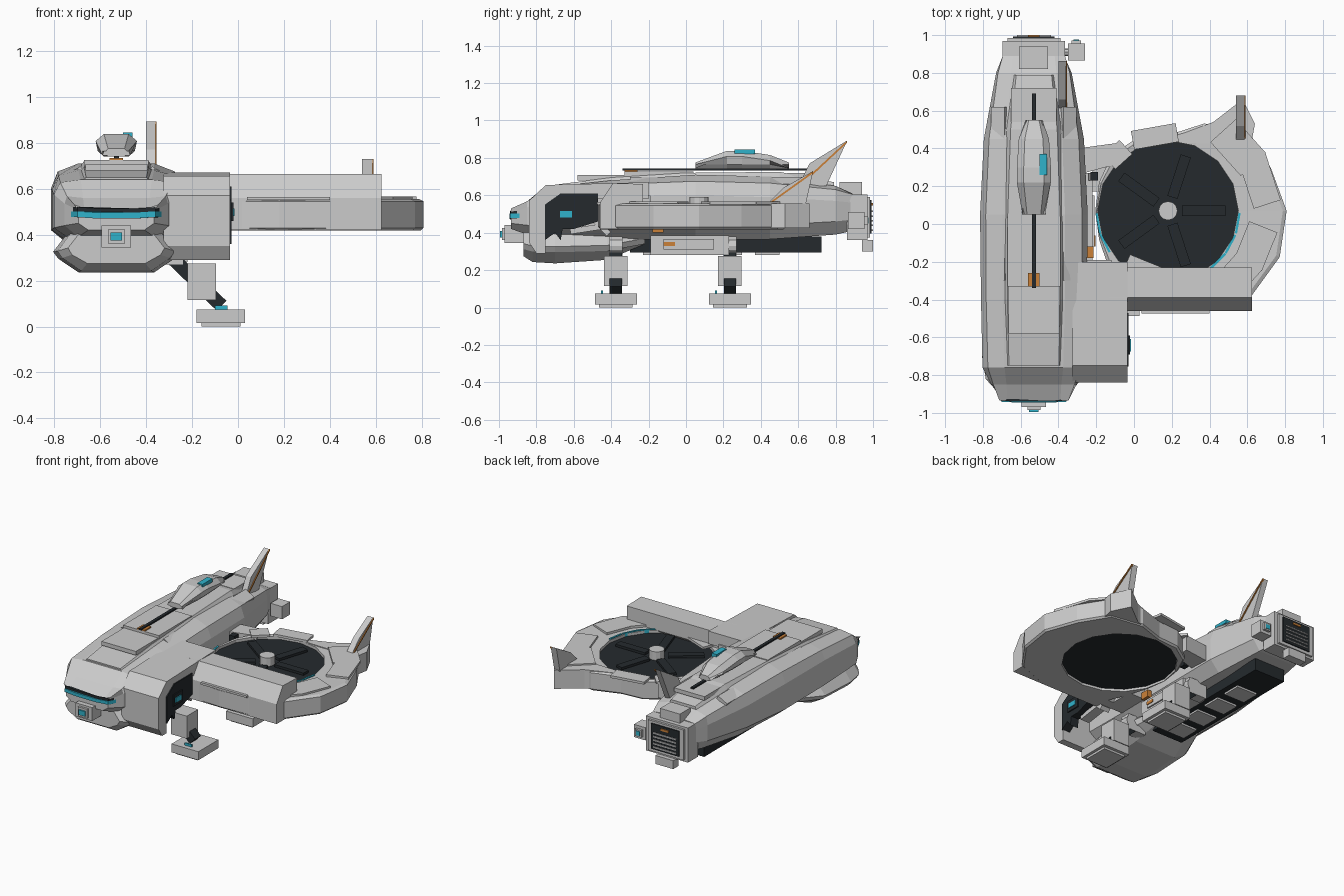
import bpy, bmesh, math
from mathutils import Vector, Matrix

if "Cube" in bpy.data.objects:
    bpy.data.objects.remove(bpy.data.objects["Cube"])

def mat(name, c):
    m = bpy.data.materials.new(name)
    m.diffuse_color = (*c, 1)
    m.use_nodes = True
    m.node_tree.nodes["Principled BSDF"].inputs["Base Color"].default_value = m.diffuse_color
    return m

DARK = mat("dark", (0.018, 0.023, 0.027))
CYAN = mat("cyan", (0.03, 0.45, 0.6))
ORANGE = mat("orange", (0.6, 0.22, 0.04))
CX = -0.53            # fuselage centreline
FX, FY = 0.18, 0.07   # fan centre

def finish(name, bm, m=None):
    bmesh.ops.recalc_face_normals(bm, faces=bm.faces)
    me = bpy.data.meshes.new(name)
    bm.to_mesh(me)
    bm.free()
    ob = bpy.data.objects.new(name, me)
    bpy.context.collection.objects.link(ob)
    if m:
        me.materials.append(m)
    return ob

def box(name, x, y, z, m=None, rot=None):
    """Box from (min, max) ranges, optionally rotated about its centre."""
    bm = bmesh.new()
    size = [b - a for a, b in (x, y, z)]
    mid = Vector([(a + b) / 2 for a, b in (x, y, z)])
    M = Matrix.Translation(mid) @ (rot or Matrix()) @ Matrix.Diagonal((*size, 1))
    bmesh.ops.create_cube(bm, size=1, matrix=M)
    return finish(name, bm, m)

def loft(name, rings, m=None):
    """Skin closed rings of points and cap both ends."""
    bm = bmesh.new()
    vs = [[bm.verts.new(p) for p in r] for r in rings]
    n = len(vs[0])
    for a, b in zip(vs, vs[1:]):
        for i in range(n):
            bm.faces.new((a[i], a[(i + 1) % n], b[(i + 1) % n], b[i]))
    bm.faces.new(vs[0])
    bm.faces.new(vs[-1])
    return finish(name, bm, m)

def side_profile(name, pts, x0, x1, m=None):
    """Extrude a (y, z) profile along x."""
    return loft(name, [[(x, y, z) for y, z in pts] for x in (x0, x1)], m)

def mirrored(half, y, cx=CX):
    return [(cx + x, y, z) for x, z in half] + [(cx - x, y, z) for x, z in reversed(half)]

def cyl(name, c, r, h, n, m=None, axis='Z'):
    bm = bmesh.new()
    R = {'Z': Matrix(), 'X': Matrix.Rotation(math.pi / 2, 4, 'Y'), 'Y': Matrix.Rotation(math.pi / 2, 4, 'X')}[axis]
    bmesh.ops.create_cone(bm, cap_ends=True, segments=n, radius1=r, radius2=r, depth=h,
                          matrix=Matrix.Translation(c) @ R)
    return finish(name, bm, m)

# Fuselage: y, half width, top half width, top, upper side, lower side, bottom
rings = []
for y, w, t, zt, zh, zl, zb in [
        (-0.935, .165, .14, .515, .505, .45, .42), (-0.85, .225, .145, .56, .535, .44, .39),
        (-0.76, .272, .155, .64, .575, .43, .38),
        (-0.40, .28, .165, .68, .595, .42, .365), (0.05, .285, .165, .71, .60, .42, .36),
        (0.45, .265, .15, .70, .59, .44, .365), (0.80, .20, .12, .65, .57, .46, .39),
        (0.89, .16, .11, .61, .56, .47, .41)]:
    rings.append(mirrored([(t, zt), ((w + t) / 2 + .03, (zt + zh) / 2 + .02), (w, zh), (w, zl), (w * .74, zb)], y))
loft("fuselage", rings)

# Chin hull beneath the nose
loft("chin_hull", [mirrored([(w * .75, t), (w, (t + b) / 2), (w * .92, (t + b) / 2 - .03), (w * .6, b)], y)
     for y, w, t, b in [(-.87, .21, .41, .275), (-.82, .255, .415, .243), (-.70, .275, .415, .236),
                        (-.42, .268, .41, .255), (-.22, .2, .40, .34)]])

# Nose visor, swept up at the ends, and sensor
for nm, z, o, m in [("visor_frame", .492, 0, DARK), ("visor_glass", .484, .005, CYAN)]:
    h = .022 if m == DARK else .012
    loft(nm, [[(CX + x, y - o, z + s + (.006 if abs(x) > .15 else 0)) for x, y in
         [(-.215, -.85), (-.17, -.937), (-.08, -.94), (.08, -.94), (.17, -.937), (.215, -.85)]] for s in (-h, h)], m)
box("nose_sensor", (-.595, -.465), (-.97, -.84), (.345, .44))
box("nose_sensor_lip", (-.565, -.495), (-.985, -.96), (.36, .425))
box("nose_lens", (-.555, -.505), (-.995, -.98), (.375, .41), CYAN)

# Dorsal deck, plates and rail
loft("dorsal_deck", [mirrored([(w * .85, z), (w, z - .03), (w, z - .1)], y) for y, w, z in
     [(-.75, .155, .65), (-.4, .165, .695), (0, .165, .72), (.5, .145, .725), (.79, .11, .67)]])
for i, (y0, y1, z, w) in enumerate([(-.58, -.33, .70, .135), (-.33, .04, .718, .14), (.54, .72, .712, .12)]):
    box(f"deck_plate_{i}", (CX - w, CX + w), (y0, y1), (z - .02, z + .008))
for s in (-1, 1):
    for i, (y0, y1) in enumerate([(-.30, .0), (.05, .30), (.34, .62)]):
        x = CX + s * .185
        box(f"shoulder_panel_{i}_{s}", (x - .04, x + .04), (y0, y1), (.655, .68), None, Matrix.Rotation(s * .5, 4, 'Y'))
box("dorsal_rail", (CX - .011, CX + .011), (-.34, .69), (.732, .742), DARK)
box("rail_marker", (-.56, -.50), (-.33, -.26), (.715, .735), ORANGE)

# Dorsal pod
loft("dorsal_pod", [mirrored([(w * .6, t), (w, t - .03), (w * .9, .765), (w * .6, .74)], y)
     for y, w, t in [(.05, .06, .775), (.22, .09, .838), (.30, .09, .838), (.45, .08, .815), (.55, .045, .775)]])
box("pod_window", (-.50, -.46), (.26, .37), (.82, .845), CYAN)

# Tail fins with a coloured diagonal strip
def fin(name, pts, x, t):
    side_profile(name, pts, x - t, x + t)
    (y0, z0), (y1, z1) = pts[0], pts[2]
    side_profile(name + "_strip", [(y0, z0), (y1, z1), (y1, z1 - .012), (y0 + .015, z0)],
                 x + t - .006, x + t + .006, ORANGE)
fin("main_fin", [(.60, .65), (.66, .77), (.862, .893), (.75, .65)], -.38, .02)
fin("ring_fin", [(.43, .55), (.52, .64), (.68, .73), (.64, .55)], .563, .022)

# Rear engine block
box("tail_block", (-.695, -.365), (.86, .97), (.36, .605))
box("tail_collar", (-.67, -.39), (.96, .985), (.375, .59))
box("exhaust_face", (-.64, -.42), (.97, .993), (.395, .575), DARK)
for i in range(5):
    box(f"exhaust_slat_{i}", (-.62, -.44), (.985, 1.0), (.41 + i * .025, .418 + i * .025))
box("exhaust_marker", (-.56, -.50), (.985, 1.0), (.545, .56), ORANGE)
box("tail_top_box", (-.61, -.455), (.82, .94), (.59, .67))
box("tail_foot_box", (-.60, -.46), (.94, 1.0), (.30, .36))
box("tail_side_box", (-.35, -.26), (.865, .955), (.42, .51))
cyl("tail_side_arm", (-.36, .91, .465), .02, .06, 8, None, 'X')
box("tail_side_cap", (-.33, -.28), (.95, .972), (.44, .49))
box("tail_side_light", (-.32, -.29), (.965, .976), (.45, .48), CYAN)

# Belly channel and its plates
box("belly_channel", (-.65, -.41), (-.30, .725), (.295, .38), DARK)
for i in range(4):
    box(f"belly_plate_{i}", (-.61, -.45), (-.23 + i * .2, -.10 + i * .2), (.282, .30))
box("belly_side_box", (-.40, -.22), (-.19, .23), (.28, .385))
box("belly_side_panel", (-.24, -.21), (-.12, .15), (.31, .365))
box("belly_marker", (-.22, -.205), (-.12, -.06), (.33, .35), ORANGE)

# Intake shroud: arch with a dark side face, window and strut
side_profile("intake_shroud", [(-.84, .35), (-.84, .57), (-.75, .655), (-.2, .67), (-.2, .58), (-.44, .58),
             (-.66, .605), (-.75, .55), (-.75, .29), (-.80, .29)], -.325, -.035)
side_profile("intake_face", [(-.755, .36), (-.755, .55), (-.67, .61), (-.47, .61), (-.47, .46), (-.60, .42), (-.66, .42),
             (-.67, .36), (-.70, .40)], -.09, -.028, DARK)
box("intake_screen", (-.04, -.02), (-.69, -.59), (.46, .54), DARK)
box("intake_light", (-.03, -.015), (-.675, -.61), (.482, .515), CYAN)
for i, a in enumerate((-.75, .15)):
    box(f"intake_strut_{i}", (-.14, -.07), (-.62, -.38), (.46 - i * .05, .49 - i * .05), None, Matrix.Rotation(a, 4, 'X'))

# Wing bar to the fan ring
side_profile("wing_bar", [(-.46, .42), (-.46, .56), (-.39, .665), (-.23, .66), (-.23, .55), (-.35, .42)], -.13, .625)
box("wing_bar_plate", (.04, .40), (-.475, -.40), (.55, .565))
loft("rear_arm", [[(-.30, .26, z), (-.30, .40, z), (-.08, .43, z), (-.08, .32, z)] for z in (.45, .56)])
box("link_block", (-.23, -.19), (.23, .275), (.45, .56), DARK)
box("link_marker", (-.255, -.215), (-.18, -.12), (.40, .45), ORANGE)
box("front_link", (-.33, -.12), (-.42, -.19), (.42, .60))

# Fan ring with irregular outer edge
radii = [.628, .59, .60, .50, .40, .42, .42, .395, .385, .395, .44, .57, .54, .575, .63, .64]
N = len(radii)
bm = bmesh.new()
def ring(rs, z):
    return [bm.verts.new((FX + r * math.cos(2 * math.pi * i / N), FY + r * math.sin(2 * math.pi * i / N), z))
            for i, r in enumerate(rs)]
loops = [ring([.372] * N, .55), ring([r - min(.02, (r - .372) / 2) for r in radii], .555), ring(radii, .545),
         ring(radii, .43), ring([r - min(.012, (r - .372) * .7) for r in radii], .418), ring([.372] * N, .418)]
for k in range(6):
    a, b = loops[k], loops[(k + 1) % 6]
    for i in range(N):
        bm.faces.new((a[i], a[(i + 1) % N], b[(i + 1) % N], b[i]))
finish("fan_ring", bm)
loft("ring_spur", [[(.22, .465, z), (.42, .54, z), (.575, .66, z), (.64, .53, z), (.62, .42, z), (.24, .43, z)] for z in (.425, .557)])

# Ring armour plates: angle, radius, half length, half depth
for i, (deg, r, l, d) in enumerate([(18, .51, .13, .075), (42, .50, .12, .09), (100, .40, .12, .05), (-22, .50, .11, .08),
                                    (132, .40, .06, .05), (-112, .35, .10, .06), (-42, .50, .10, .08)]):
    a = math.radians(deg)
    x, y = FX + r * math.cos(a), FY + r * math.sin(a)
    box(f"ring_plate_{i}", (x - d, x + d), (y - l, y + l), (.55, .567), None, Matrix.Rotation(a, 4, 'Z'))

# Cyan arcs around the fan mouth
for i, deg in enumerate((190, 207, -10, -28, -45)):
    a = math.radians(deg)
    x, y = FX + .375 * math.cos(a), FY + .375 * math.sin(a)
    box(f"mouth_light_{i}", (x - .006, x + .006), (y - .055, y + .055), (.53, .557), CYAN, Matrix.Rotation(a, 4, 'Z'))

# Fan disc, blades and hub
cyl("fan_disc", (FX, FY, .482), .374, .096, 16, DARK)
for i in range(5):
    a = math.radians(72 * i)
    x, y = FX + .19 * math.cos(a), FY + .19 * math.sin(a)
    box(f"fan_blade_{i}", (x - .115, x + .115), (y - .028, y + .028), (.535, .552), DARK, Matrix.Rotation(a, 4, 'Z'))
cyl("fan_hub", (FX, FY, .555), .05, .07, 12)

# Landing legs
for nm, y in (("front_leg", -.375), ("rear_leg", .235)):
    cyl(nm + "_hip", (-.27, y, .33), .045, .07, 12, None, 'Y')
    box(nm + "_mount", (-.38, -.24), (y - .035, y + .035), (.27, .38))
    box(nm + "_strut", (-.355, -.025), (y - .033, y + .033), (.175, .235), DARK, Matrix.Rotation(math.radians(44), 4, 'Y'))
    box(nm + "_shin", (-.22, -.095), (y - .063, y + .063), (.115, .275))
    box(nm + "_foot", (-.18, .03), (y - .112, y + .112), (.015, .075))
    box(nm + "_sole", (-.16, .01), (y - .09, y + .09), (0, .016))
    box(nm + "_light", (-.10, -.045), (y - .08, y - .07), (.07, .092), CYAN)
